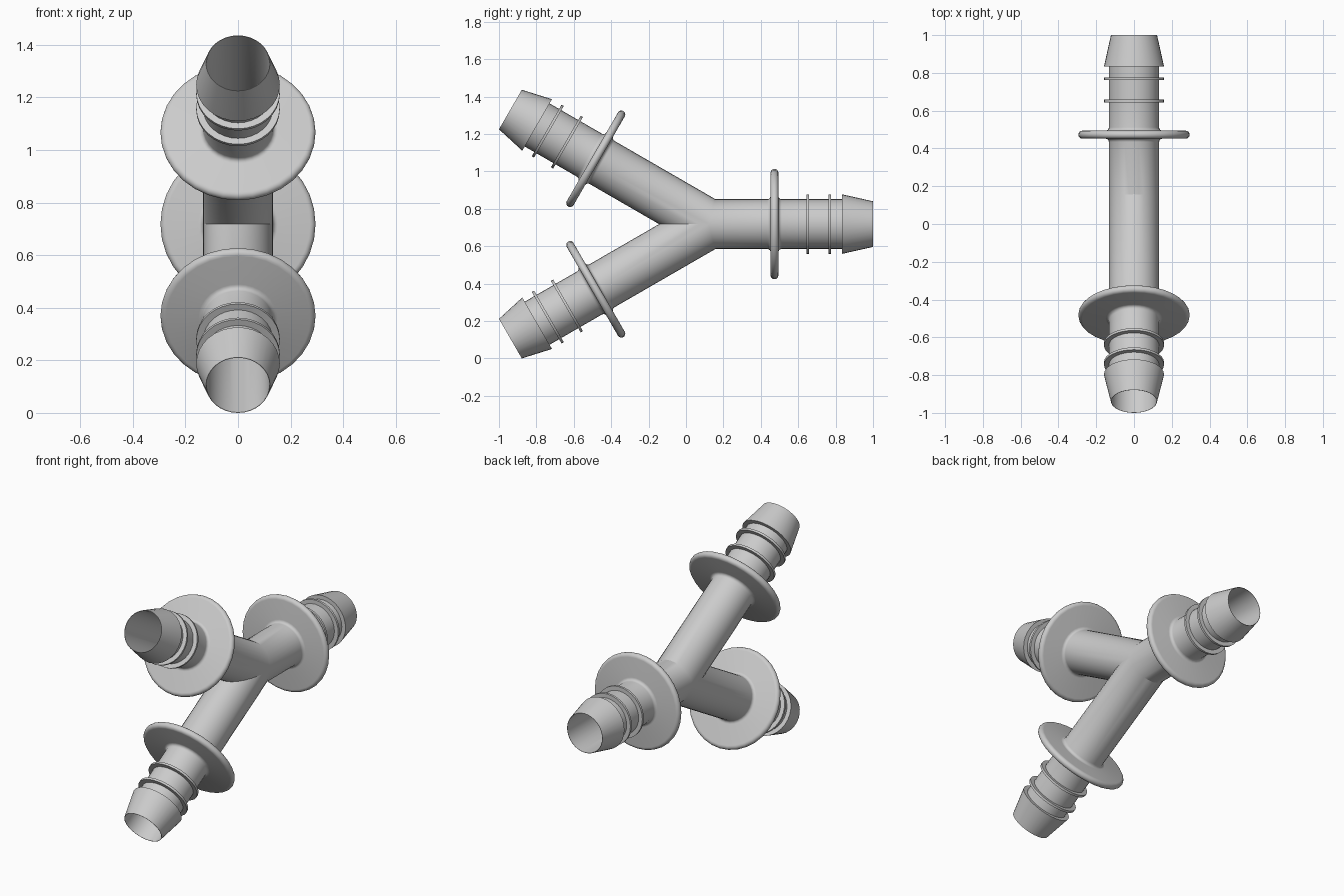
import bpy, bmesh
from math import sin, cos, pi, radians
from mathutils import Vector, Matrix

if "Cube" in bpy.data.objects:
    bpy.data.objects.remove(bpy.data.objects["Cube"])

SIDES = 32
TUBE, BORE, TIP, BARB, FLANGE = 0.133, 0.120, 0.122, 0.159, 0.295
CENTRE = Vector((0, 0.122, 0.718))


def arm_profile(length):
    """Outer skin from the junction to the tip, then back along the bore: (distance, radius)."""
    p = [(-0.06, TUBE)]
    # rounded flange with a small fillet at its root
    f, h, fil = length - 0.527, 0.021, 0.018
    for i in range(5):
        a = pi / 2 * i / 4
        p.append((f - h - fil + fil * sin(a), TUBE + fil * (1 - cos(a))))
    for i in range(9):
        a = pi * i / 8
        p.append((f - h * cos(a), FLANGE - h + h * sin(a)))
    for i in range(5):
        a = pi / 2 * (1 - i / 4)
        p.append((f + h + fil - fil * sin(a), TUBE + fil * (1 - cos(a))))
    # two thin sealing rings
    for d in (0.349, 0.231):
        c = length - d
        p += [(c - 0.007, TUBE), (c - 0.007, BARB), (c + 0.007, BARB), (c + 0.007, TUBE)]
    # tapered barb and open bore
    b = length - 0.165
    p += [(b, TUBE), (b, BARB), (length, TIP), (length, BORE), (-0.06, BORE)]
    return p


def add_arm(target, length, angle, cuts):
    """Lathe an arm along +y, turn it about x, and mitre it at the given plane normals."""
    bm = bmesh.new()
    rings = []
    for d, r in arm_profile(length):
        rings.append([bm.verts.new((r * cos(2 * pi * k / SIDES), d, r * sin(2 * pi * k / SIDES)))
                      for k in range(SIDES)])
    for a, b in zip(rings, rings[1:]):
        for k in range(SIDES):
            n = (k + 1) % SIDES
            bm.faces.new((a[k], b[k], b[n], a[n]))
    bm.transform(Matrix.Rotation(radians(angle), 4, 'X'))
    for normal in cuts:
        bmesh.ops.bisect_plane(bm, geom=bm.verts[:] + bm.edges[:] + bm.faces[:], dist=1e-5,
                               plane_co=(0, 0, 0), plane_no=normal, clear_outer=True)
    tmp = bpy.data.meshes.new("arm_tmp")
    bm.to_mesh(tmp)
    bm.free()
    target.from_mesh(tmp)
    bpy.data.meshes.remove(tmp)


# mitre planes between the straight arm and each branch
s, c = sin(radians(75)), cos(radians(75))
up, down = Vector((0, -s, c)), Vector((0, -s, -c))

body = bmesh.new()
add_arm(body, 0.878, 0, (up, down))                       # straight outlet
add_arm(body, 1.225, 150, (-up, Vector((0, 0, -1))))      # upper branch
add_arm(body, 1.225, -150, (-down, Vector((0, 0, 1))))    # lower branch
bmesh.ops.remove_doubles(body, verts=body.verts[:], dist=1e-4)
bmesh.ops.recalc_face_normals(body, faces=body.faces[:])
body.transform(Matrix.Translation(CENTRE))

mesh = bpy.data.meshes.new("y_hose_connector")
body.to_mesh(mesh)
body.free()
obj = bpy.data.objects.new("y_hose_connector", mesh)
bpy.context.collection.objects.link(obj)
bpy.context.view_layer.objects.active = obj
obj.select_set(True)
bpy.ops.object.shade_smooth_by_angle(angle=radians(28))
